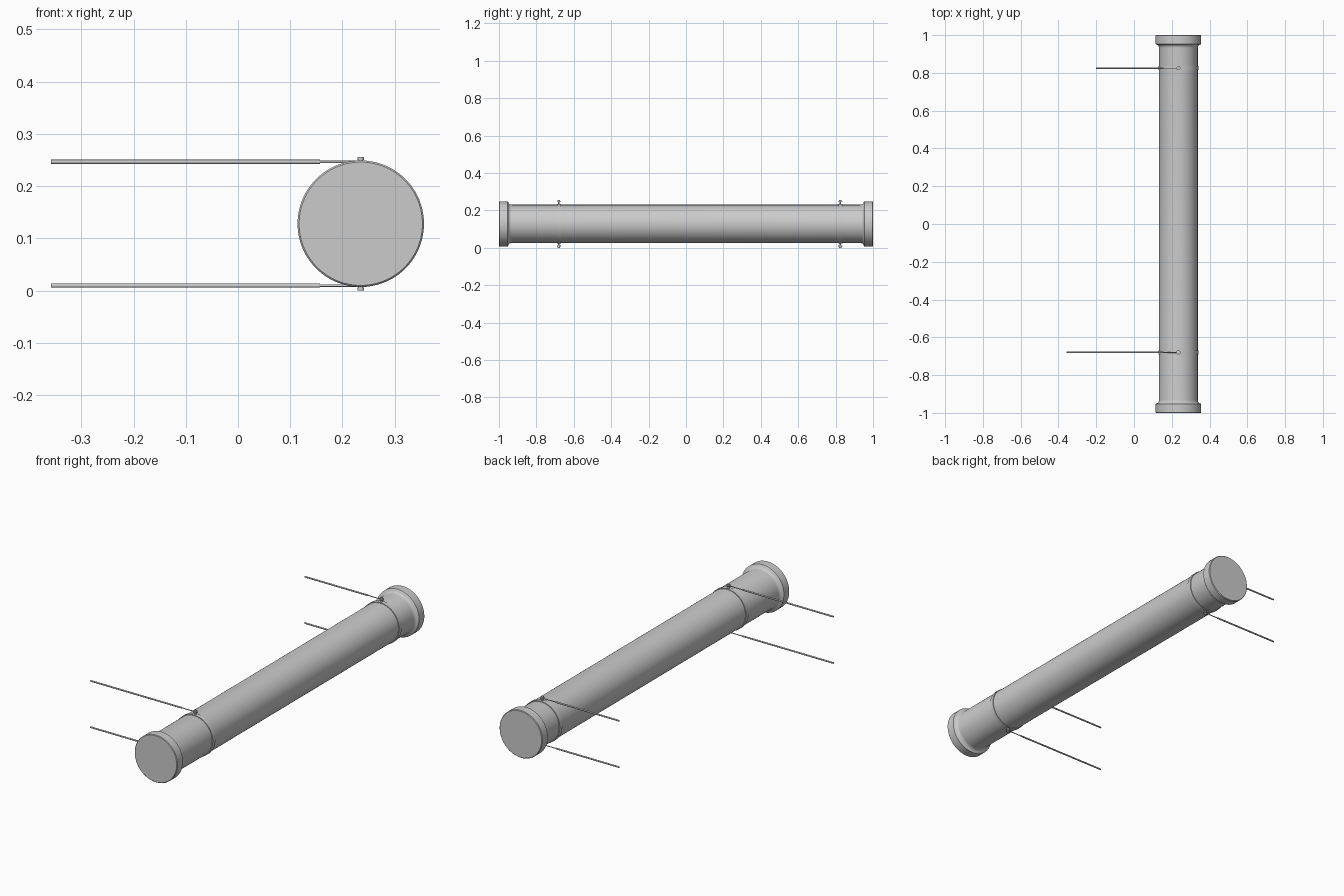
import bpy, bmesh, math
from mathutils import Matrix, Vector

if "Cube" in bpy.data.objects:
    bpy.data.objects.remove(bpy.data.objects["Cube"])

CX, CZ = 0.235, 0.128


def finish(name, bm):
    bmesh.ops.recalc_face_normals(bm, faces=bm.faces)
    mesh = bpy.data.meshes.new(name)
    bm.to_mesh(mesh)
    bm.free()
    ob = bpy.data.objects.new(name, mesh)
    bpy.context.collection.objects.link(ob)
    bpy.ops.object.select_all(action='DESELECT')
    bpy.context.view_layer.objects.active = ob
    ob.select_set(True)
    bpy.ops.object.shade_smooth_by_angle(angle=math.radians(35))
    return ob


def lathe_y(name, profile, closed=False, segs=96):
    """Revolve (radius, y) points around the pipe axis."""
    bm = bmesh.new()
    rings = []
    for r, y in profile:
        rings.append([bm.verts.new((CX + r * math.cos(a), y, CZ + r * math.sin(a)))
                      for a in (2 * math.pi * i / segs for i in range(segs))])
    pairs = list(zip(rings, rings[1:]))
    if closed:
        pairs.append((rings[-1], rings[0]))
    else:
        bm.faces.new(rings[0])
        bm.faces.new(rings[-1])
    for a, b in pairs:
        for i in range(segs):
            j = (i + 1) % segs
            bm.faces.new((a[i], a[j], b[j], b[i]))
    return finish(name, bm)


def cylinder(name, p0, p1, r, segs=20):
    p0, p1 = Vector(p0), Vector(p1)
    d = p1 - p0
    rot = d.to_track_quat('Z', 'Y').to_matrix().to_4x4()
    bm = bmesh.new()
    bmesh.ops.create_cone(bm, cap_ends=True, segments=segs, radius1=r, radius2=r,
                          depth=d.length,
                          matrix=Matrix.Translation((p0 + p1) / 2) @ rot)
    return finish(name, bm)


# Pipe with a flanged collar at each end
half = [(0.118, 1.0), (0.121, 0.997), (0.121, 0.954), (0.118, 0.951),
        (0.112, 0.949), (0.106, 0.945), (0.1035, 0.939), (0.1025, 0.93)]
lathe_y("pipe", half + [(r, -y) for r, y in reversed(half)])

# Clamps, each with an upper and a lower tie rod
for label, y, x_end in (("front", -0.68, -0.358), ("rear", 0.825, -0.2)):
    lathe_y(label + "_clamp_band",
            [(0.101, y - 0.0105), (0.106, y - 0.0105),
             (0.106, y + 0.0105), (0.101, y + 0.0105)], closed=True)
    for side, s in (("upper", 1), ("lower", -1)):
        tag = f"{label}_{side}_"
        z = CZ + s * 0.1185
        # Bolt standing on the band, with a wider head
        cylinder(tag + "bolt", (CX, y, CZ + s * 0.102), (CX, y, CZ + s * 0.128), 0.0045)
        cylinder(tag + "bolt_head", (CX, y, CZ + s * 0.122), (CX, y, CZ + s * 0.128), 0.0065)
        # Eye around the bolt
        cylinder(tag + "eye", (CX, y, z - 0.0025), (CX, y, z + 0.0025), 0.011)
        # Thin shank and thicker rod
        cylinder(tag + "shank", (0.15, y, z), (CX - 0.006, y, z), 0.0022)
        cylinder(tag + "tie_rod", (x_end, y, z), (0.157, y, z), 0.004)
